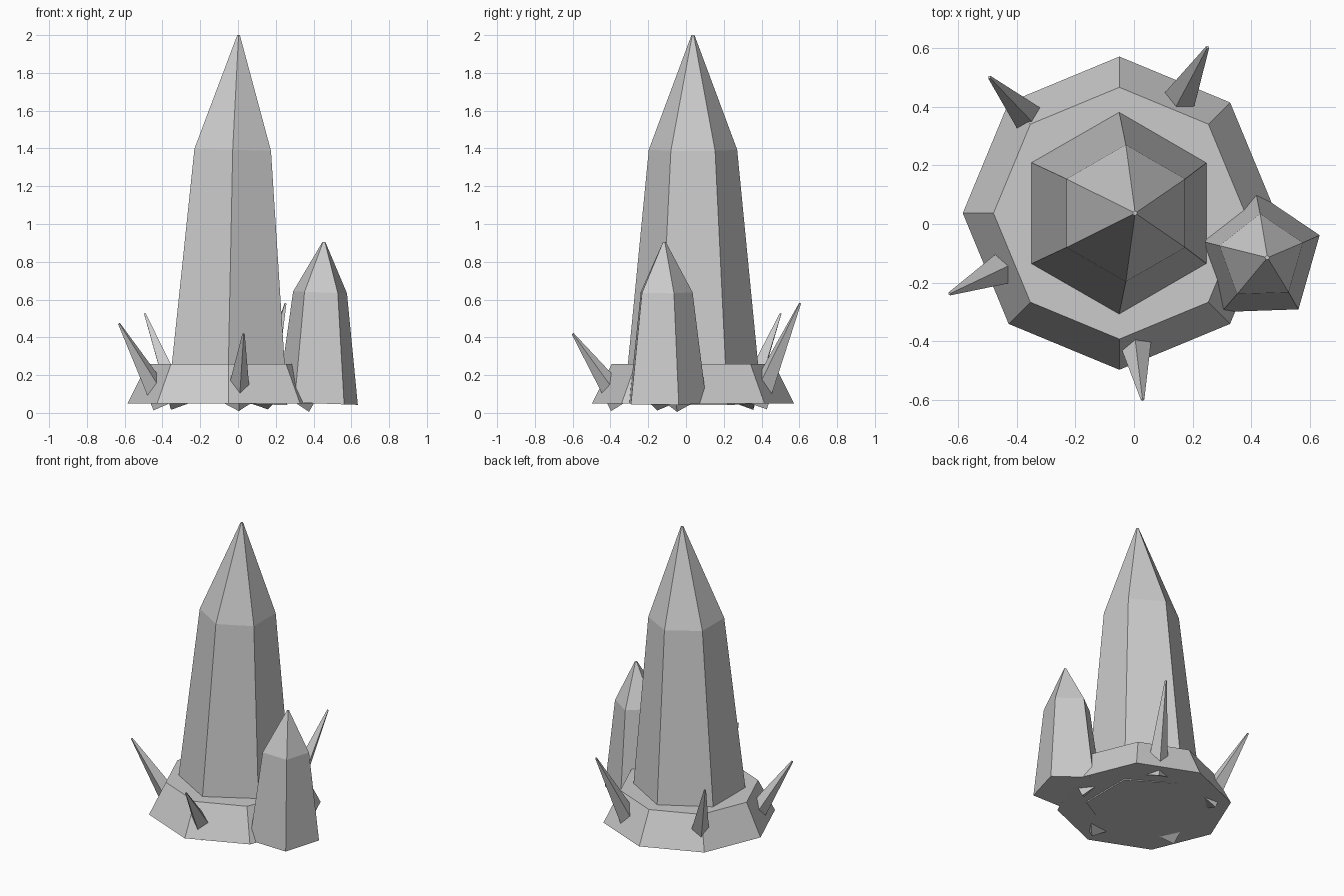
import bpy, bmesh, math
from mathutils import Vector

if "Cube" in bpy.data.objects:
    bpy.data.objects.remove(bpy.data.objects["Cube"])


def loft(name, rings, sides, start=0.0):
    """Flat-faced solid through rings of (centre, radius, axis, reference direction)."""
    bm = bmesh.new()
    loops = []
    for centre, radius, axis, ref in rings:
        n = Vector(axis).normalized()
        u = Vector(ref)
        u = (u - n * u.dot(n)).normalized()
        v = n.cross(u)
        loop = []
        for i in range(sides):
            a = start + math.tau * i / sides
            loop.append(bm.verts.new(Vector(centre) + radius * (u * math.cos(a) + v * math.sin(a))))
        loops.append(loop)
    for low, high in zip(loops, loops[1:]):
        for i in range(sides):
            j = (i + 1) % sides
            bm.faces.new((low[i], low[j], high[j], high[i]))
    bm.faces.new(loops[0][::-1])
    bm.faces.new(loops[-1])
    mesh = bpy.data.meshes.new(name)
    bm.to_mesh(mesh)
    bm.free()
    obj = bpy.data.objects.new(name, mesh)
    bpy.context.collection.objects.link(obj)
    return obj


X, UP = (1, 0, 0), (0, 0, 1)
CX, CY = -0.05, 0.037

# Octagonal rock base
loft("rock_base", [((CX, CY, 0.05), 0.535, UP, X),
                   ((CX, CY, 0.26), 0.43, UP, X)], 8)

# Tall six-sided crystal, leaning slightly to the right
lean = (0.028, 0, 1)
loft("main_crystal", [((-0.055, CY, 0.05), 0.365, lean, X),
                      ((-0.028, CY, 1.393), 0.234, lean, X),
                      ((0.003, CY, 2.0), 0.008, lean, X)], 6, math.radians(90))

# Small five-sided crystal at the side
lean = (0.035, 0, 1)
loft("side_crystal", [((0.424, -0.115, 0.05), 0.224, lean, X),
                      ((0.436, -0.115, 0.638), 0.15, lean, X),
                      ((0.455, -0.115, 0.905), 0.008, lean, X)], 5, math.radians(92))

# Ring of five four-sided shards, each shorter than the last
for i in range(5):
    a = math.radians(62 + 71.7 * i)
    out = Vector((math.cos(a), math.sin(a), 0))
    root = Vector((CX, CY, 0.05)) + out * 0.38
    tip = Vector((CX, CY, 0.58 - 0.0535 * i)) + out * 0.642
    axis = tip - root
    loft(f"shard_{i + 1}", [(root, 0.07, axis, out), (tip, 0.006, axis, out)], 4)
